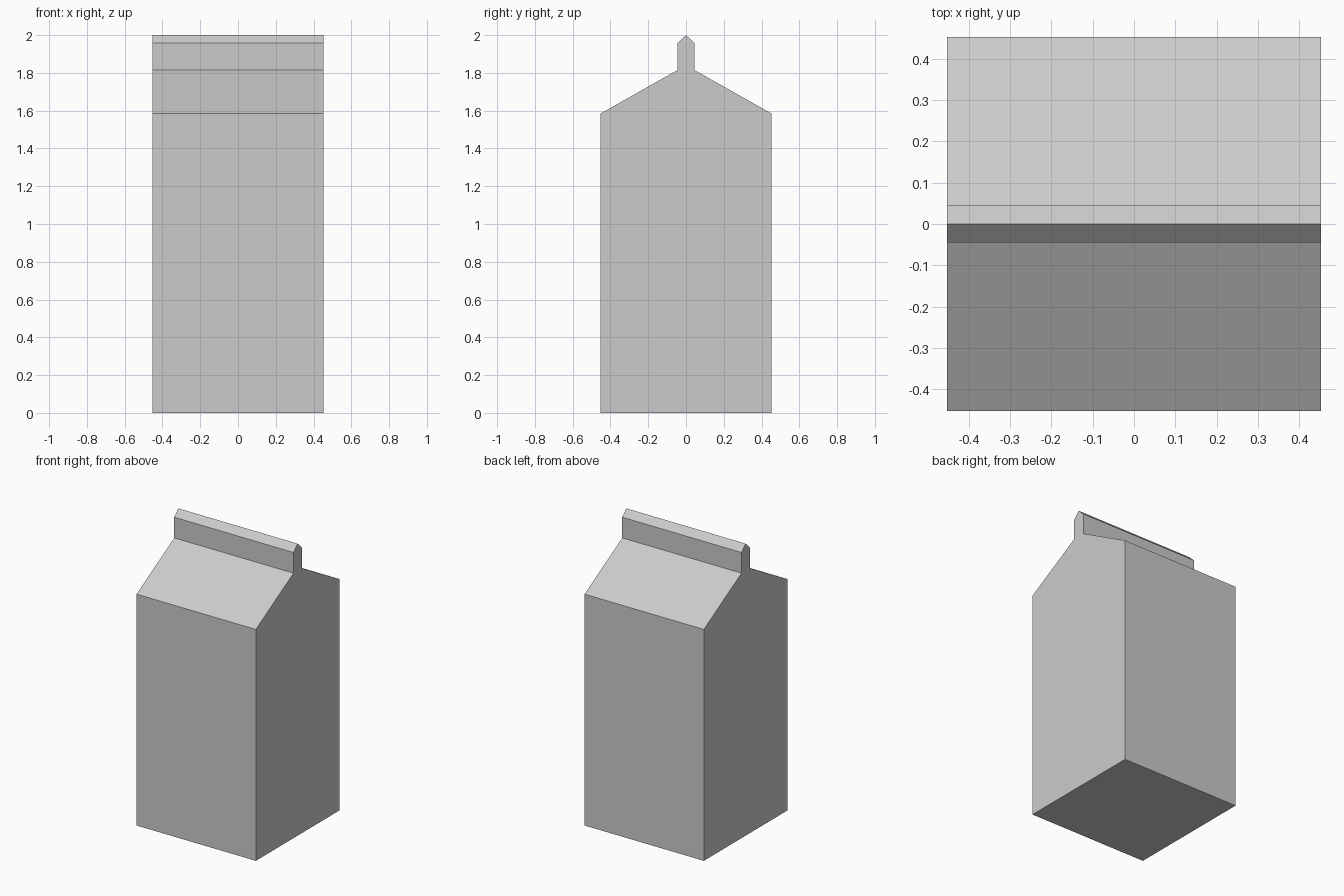
import bpy
import bmesh

if "Cube" in bpy.data.objects:
    bpy.data.objects.remove(bpy.data.objects["Cube"])

HALF = 0.452      # half width and depth of the carton
FIN = 0.045       # half thickness of the top seal

# Right half of the gable outline (y, z), mirrored to close the profile
right = [(HALF, 0), (HALF, 1.585), (FIN, 1.815), (FIN, 1.957)]
profile = right + [(0, 2.0)] + [(-y, z) for y, z in reversed(right)]

# Carton: gable-topped profile extruded across the width
bm = bmesh.new()
end = bm.faces.new([bm.verts.new((-HALF, y, z)) for y, z in profile])
ext = bmesh.ops.extrude_face_region(bm, geom=[end], use_keep_orig=True)
moved = [v for v in ext["geom"] if isinstance(v, bmesh.types.BMVert)]
bmesh.ops.translate(bm, verts=moved, vec=(2 * HALF, 0, 0))
bmesh.ops.recalc_face_normals(bm, faces=bm.faces)

mesh = bpy.data.meshes.new("gable_top_carton")
bm.to_mesh(mesh)
bm.free()
carton = bpy.data.objects.new("gable_top_carton", mesh)
bpy.context.collection.objects.link(carton)
